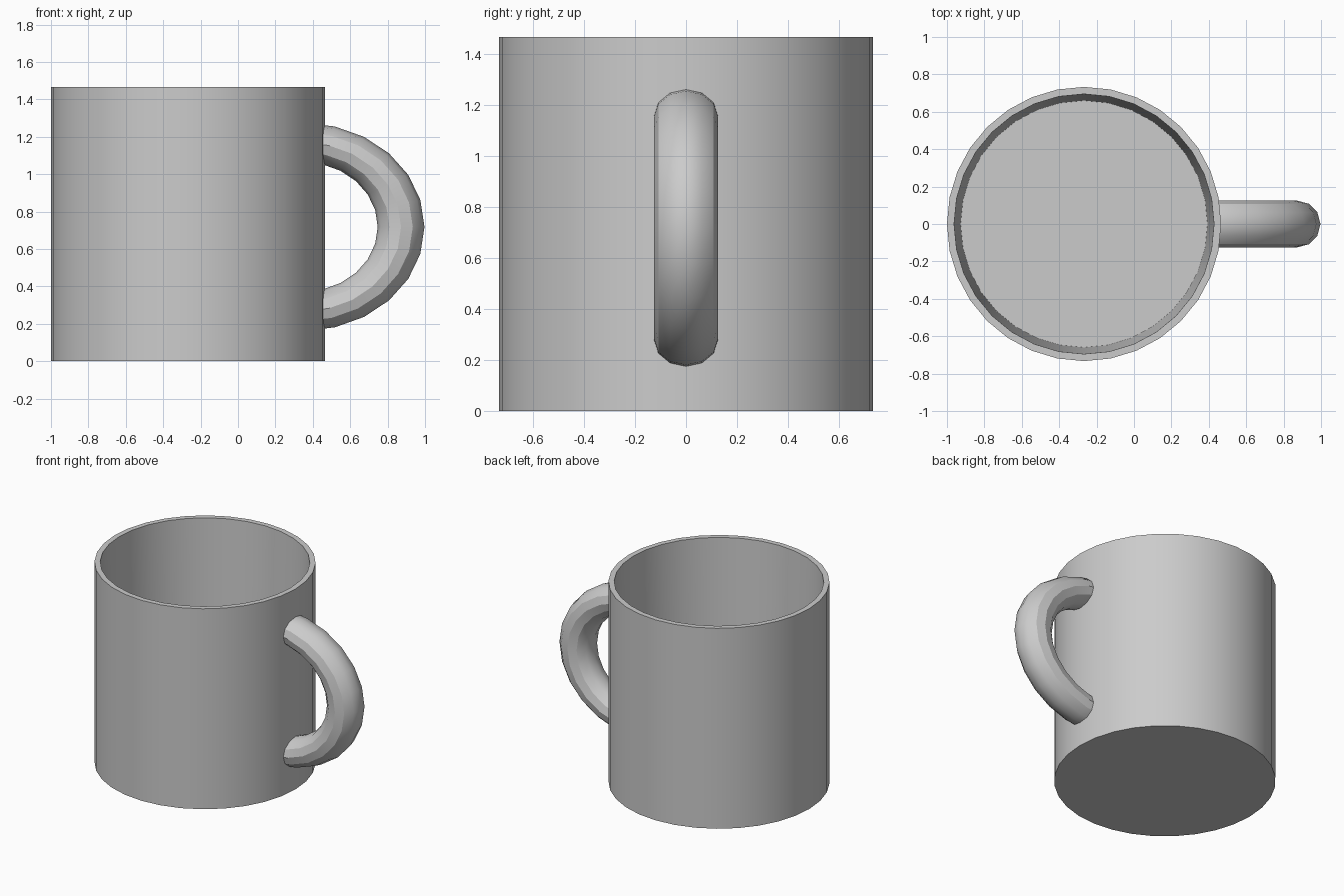
import bpy, bmesh, math

if "Cube" in bpy.data.objects:
    bpy.data.objects.remove(bpy.data.objects["Cube"])

CX, R, H = -0.267, 0.733, 1.466   # cup axis, radius, height
SIDES = 32


def finish(name, bm, angle):
    bmesh.ops.recalc_face_normals(bm, faces=bm.faces)
    me = bpy.data.meshes.new(name)
    bm.to_mesh(me)
    bm.free()
    ob = bpy.data.objects.new(name, me)
    bpy.context.collection.objects.link(ob)
    bpy.ops.object.select_all(action='DESELECT')
    ob.select_set(True)
    bpy.context.view_layer.objects.active = ob
    bpy.ops.object.shade_smooth_by_angle(angle=math.radians(angle))
    return ob


def bridge(bm, a, b):
    n = len(a)
    for i in range(n):
        j = (i + 1) % n
        bm.faces.new((a[i], a[j], b[j], b[i]))


# Cup: outer wall, rim, tapered inner wall and floor
bm = bmesh.new()
rings = []
for r, z in [(R, 0), (R, H), (0.695, H), (0.66, 0.07)]:
    rings.append([bm.verts.new((CX + r * math.cos(2 * math.pi * i / SIDES),
                                r * math.sin(2 * math.pi * i / SIDES), z))
                  for i in range(SIDES)])
for a, b in zip(rings, rings[1:]):
    bridge(bm, a, b)
bm.faces.new(rings[0])
bm.faces.new(rings[-1])
finish("cup", bm, 30)

# Handle: part of a slightly stretched ring, ends buried in the cup wall
bm = bmesh.new()
HX, HZ = 0.35, 0.718
rings = []
for k in range(-6, 7):
    t = math.radians(15 * k)
    ring = []
    for i in range(12):
        p = 2 * math.pi * i / 12
        c = math.cos(p)
        ring.append(bm.verts.new((HX + (0.522 + 0.125 * c) * math.cos(t),
                                  0.125 * math.sin(p),
                                  HZ + (0.451 + 0.105 * c) * math.sin(t))))
    rings.append(ring)
for a, b in zip(rings, rings[1:]):
    bridge(bm, a, b)
bmesh.ops.bisect_plane(bm, geom=bm.verts[:] + bm.edges[:] + bm.faces[:],
                       plane_co=(0.437, 0, 0), plane_no=(-1, 0, 0),
                       clear_outer=True)
bmesh.ops.holes_fill(bm, edges=[e for e in bm.edges if e.is_boundary], sides=0)
finish("handle", bm, 30)
